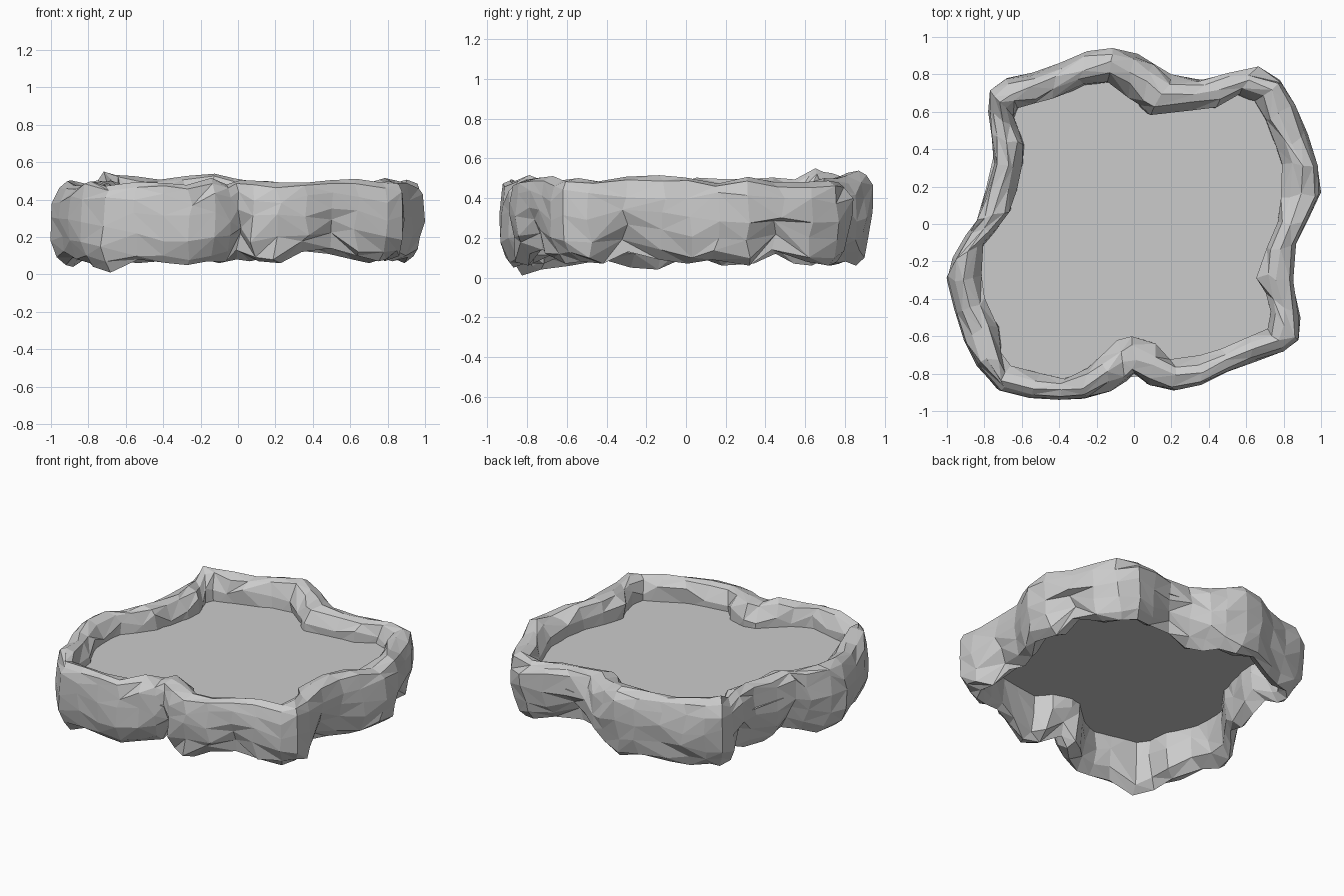
import bpy
import bmesh
import random
from mathutils import Vector

random.seed(5)

default_cube = bpy.data.objects.get("Cube")
if default_cube:
    bpy.data.objects.remove(default_cube, do_unlink=True)


def make_material(name, colour):
    material = bpy.data.materials.new(name)
    material.use_nodes = True
    material.diffuse_color = colour
    material.node_tree.nodes["Principled BSDF"].inputs["Base Color"].default_value = colour
    return material


def make_object(name, mesh_data, material):
    mesh = bpy.data.meshes.new(name)
    mesh_data.to_mesh(mesh)
    mesh_data.free()
    mesh.materials.append(material)
    rock_object = bpy.data.objects.new(name, mesh)
    bpy.context.collection.objects.link(rock_object)
    return rock_object


# Plan outlines in hundredths, anticlockwise from the crease at the front
outer_outline = [
    (0, -80), (8, -86), (21, -89), (36, -86), (50, -79), (64, -74), (80, -68), (88, -62),
    (89, -50), (85, -32), (86, -12), (93, 2), (100, 17), (98, 32), (93, 48), (86, 64),
    (78, 77), (66, 84), (52, 81), (36, 77), (20, 80), (10, 86), (2, 91), (-12, 94),
    (-26, 92), (-40, 86), (-54, 81), (-68, 78), (-77, 71), (-78, 60), (-76, 46), (-75, 32),
    (-80, 16), (-84, 2), (-90, -6), (-97, -18), (-100, -30), (-96, -46), (-91, -62), (-84, -76),
    (-72, -89), (-56, -93), (-40, -94), (-26, -93), (-12, -89), (-4, -84)]
inner_outline = [
    (0, -61), (13, -65), (20, -72), (34, -71), (46, -67), (62, -60), (72, -55), (73, -46),
    (70, -36), (66, -27), (70, -12), (75, 0), (79, 14), (79, 30), (75, 42), (69, 55),
    (65, 66), (54, 68), (42, 61), (28, 60), (10, 58), (3, 61), (-3, 68), (-12, 76),
    (-28, 73), (-42, 68), (-54, 63), (-62, 60), (-64, 56), (-62, 50), (-58, 42), (-59, 32),
    (-63, 18), (-64, 8), (-73, -2), (-80, -12), (-82, -27), (-80, -40), (-71, -54), (-70, -70),
    (-66, -76), (-50, -80), (-38, -82), (-26, -78), (-18, -70), (-9, -61)]

# Height of the ragged lower edge at each station, in hundredths
lower_edge = [
    13, 7, 6, 12, 14, 10, 7, 8, 7, 13, 9, 7, 9, 6, 14, 8, 6, 8, 11, 13, 9, 7, 8,
    6, 10, 7, 6, 8, 6, 7, 12, 7, 6, 11, 8, 4, 5, 9, 6, 4, 1, 8, 6, 5, 7, 7]

# Stations where two boulders meet and the outer wall is undercut
crease_stations = {0, 4, 9, 14, 19, 30, 33}

# Rock cross-section: distance from outer to inner side, and height as a
# share of the way from lower edge to crest
section = [
    (0.0, 0.55), (0.04, 0.8), (0.18, 0.94), (0.45, 1.0), (0.74, 0.96), (0.98, 0.8),
    (0.95, 0.45), (0.84, 0.12), (0.52, 0.0), (0.24, 0.1), (0.07, 0.3)]


def plan_point(index, share, height):
    outside = Vector(outer_outline[index]) / 100
    inside = Vector(inner_outline[index]) / 100
    spot = outside.lerp(inside, share)
    return Vector((spot.x, spot.y, height))


def crest_height(index):
    # The crest swells behind the right-hand corner
    x, y = outer_outline[index]
    swell = 0.04 if x < 0 and y > 65 else 0.01
    return 0.485 + swell + random.uniform(-0.018, 0.018)


def ring_heights(low, crest):
    # Rows near the crest stay ordered; the walls and underside are rougher
    heights = []
    for share, level in section:
        rough = 0.01 if level > 0.9 else 0.03
        heights.append(low + (crest - low) * level + random.uniform(-rough, rough) * (level > 0))
    return heights


def build_rock_rim(material):
    bm = bmesh.new()
    rings = []
    for index, edge in enumerate(lower_edge):
        heights = ring_heights(edge / 100, crest_height(index))
        along = plan_point((index + 1) % len(lower_edge), 0.5, 0) - plan_point(index, 0.5, 0)
        ring = []
        for row, (share, level) in enumerate(section):
            # The widest row stays on the outline; the others are roughened
            rough = 0.0 if row == 0 else 0.08
            if index in crease_stations and level < 0.4 and share < 0.4:
                share += 0.15
                heights[row] += 0.03
            share = min(1.02, max(0.0, share + random.uniform(-rough, rough)))
            spot = plan_point(index, share, max(heights[row], 0.03 * (level > 0)))
            slide = random.uniform(-rough, rough) * 2
            ring.append(bm.verts.new(spot + along * slide))
        rings.append(ring)

    # Skin neighbouring rings with irregular triangular facets
    for index, ring in enumerate(rings):
        following = rings[(index + 1) % len(rings)]
        for row in range(len(section)):
            upper = (row + 1) % len(section)
            a, b = ring[row], following[row]
            c, d = following[upper], ring[upper]
            if random.random() < 0.5:
                triangles = ((a, b, c), (a, c, d))
            else:
                triangles = ((a, b, d), (b, c, d))
            for triangle in triangles:
                bm.faces.new(triangle)
    bmesh.ops.recalc_face_normals(bm, faces=bm.faces[:])
    return make_object("rock_rim", bm, material)


def build_pool_surface(material):
    # Flat sheet tucked into the rocks all round
    bm = bmesh.new()
    level = 0.35
    corners = [bm.verts.new(plan_point(i, 0.6, level)) for i in range(len(outer_outline))]
    bm.faces.new(corners)
    bmesh.ops.triangulate(bm, faces=bm.faces[:], ngon_method='EAR_CLIP')
    return make_object("pool_surface", bm, material)


stone_grey = make_material("stone grey", (0.6, 0.6, 0.6, 1.0))
build_rock_rim(stone_grey)
build_pool_surface(stone_grey)
